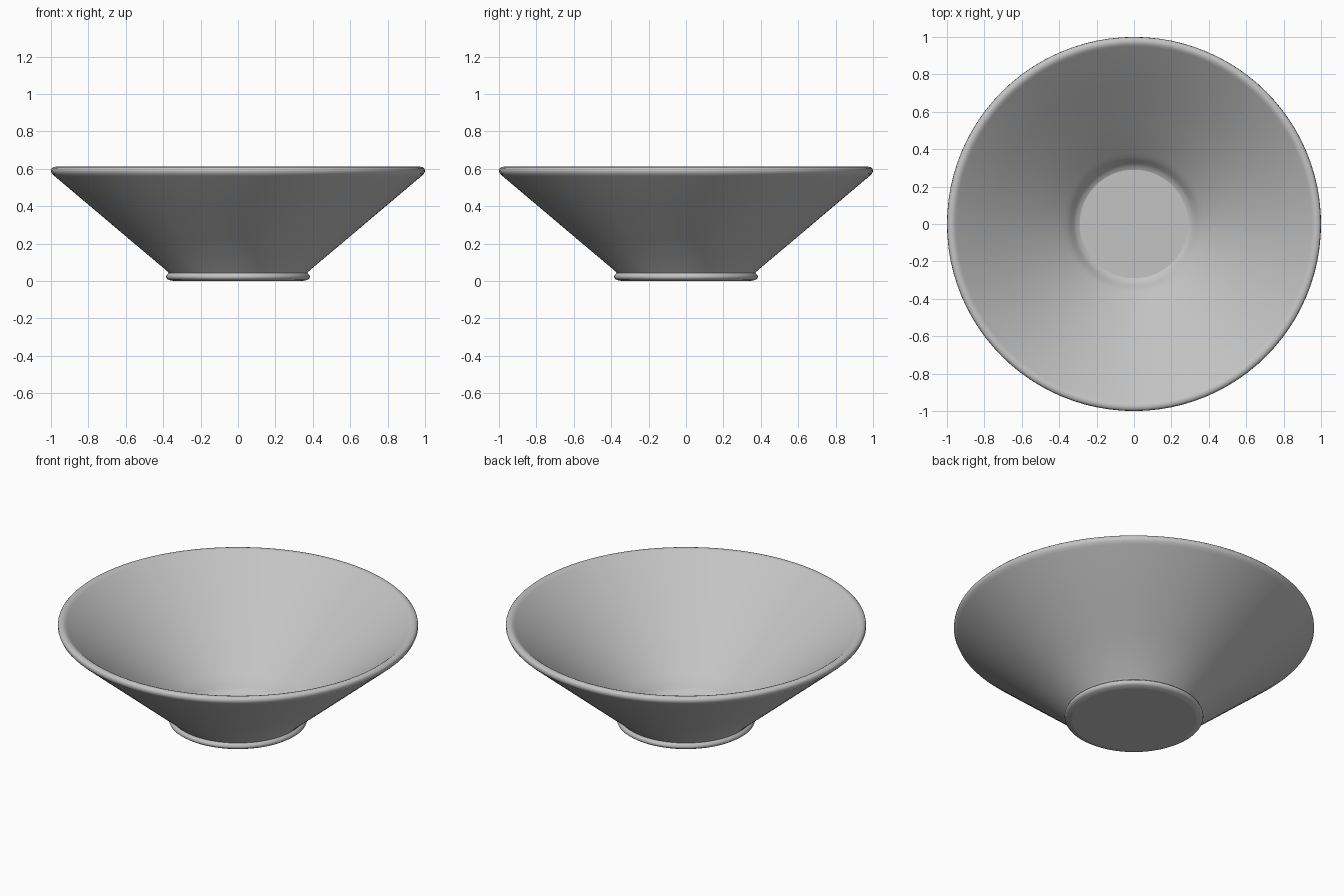
import bpy, bmesh, math

cube = bpy.data.objects.get("Cube")
if cube:
    bpy.data.objects.remove(cube, do_unlink=True)

SEGMENTS = 96

# Plain grey glaze
grey = bpy.data.materials.new("grey")
grey.use_nodes = True
colour = (0.55, 0.55, 0.55, 1)
grey.diffuse_color = colour
grey.node_tree.nodes["Principled BSDF"].inputs["Base Color"].default_value = colour

# Half section, from the underside, up the outside, over the lip, down to the floor
foot = [(0.345, 0.0), (0.37, 0.005), (0.382, 0.013), (0.385, 0.022),
        (0.381, 0.033), (0.37, 0.042)]
outer_wall = [(0.378, 0.052), (0.58, 0.222), (0.78, 0.391), (0.98, 0.56)]
lip = [(0.994, 0.573), (1.0, 0.587), (0.998, 0.6), (0.99, 0.608),
       (0.975, 0.611), (0.962, 0.607), (0.95, 0.598)]
inner_wall = [(0.75, 0.429), (0.55, 0.26), (0.38, 0.117)]
well = [(0.358, 0.097), (0.342, 0.08), (0.325, 0.056), (0.308, 0.038), (0.29, 0.03)]
profile = foot + outer_wall + lip + inner_wall + well

# Bowl: spin the section into rings and close both ends
bm = bmesh.new()
rings = []
for radius, z in profile:
    ring = []
    for i in range(SEGMENTS):
        a = 2 * math.pi * i / SEGMENTS
        ring.append(bm.verts.new((radius * math.cos(a), radius * math.sin(a), z)))
    rings.append(ring)
for low, high in zip(rings, rings[1:]):
    for i in range(SEGMENTS):
        j = (i + 1) % SEGMENTS
        bm.faces.new((low[i], low[j], high[j], high[i]))
bm.faces.new(rings[0][::-1])   # underside
bm.faces.new(rings[-1])        # inside floor
bmesh.ops.recalc_face_normals(bm, faces=bm.faces)

mesh = bpy.data.meshes.new("bowl")
bm.to_mesh(mesh)
bm.free()
mesh.materials.append(grey)
bowl = bpy.data.objects.new("bowl", mesh)
bpy.context.collection.objects.link(bowl)

# Smooth walls, crisp floor edge
bpy.ops.object.select_all(action="DESELECT")
bowl.select_set(True)
bpy.context.view_layer.objects.active = bowl
bpy.ops.object.shade_smooth_by_angle(angle=math.radians(50))
for face in mesh.polygons:
    if len(face.vertices) > 4:
        face.use_smooth = False
